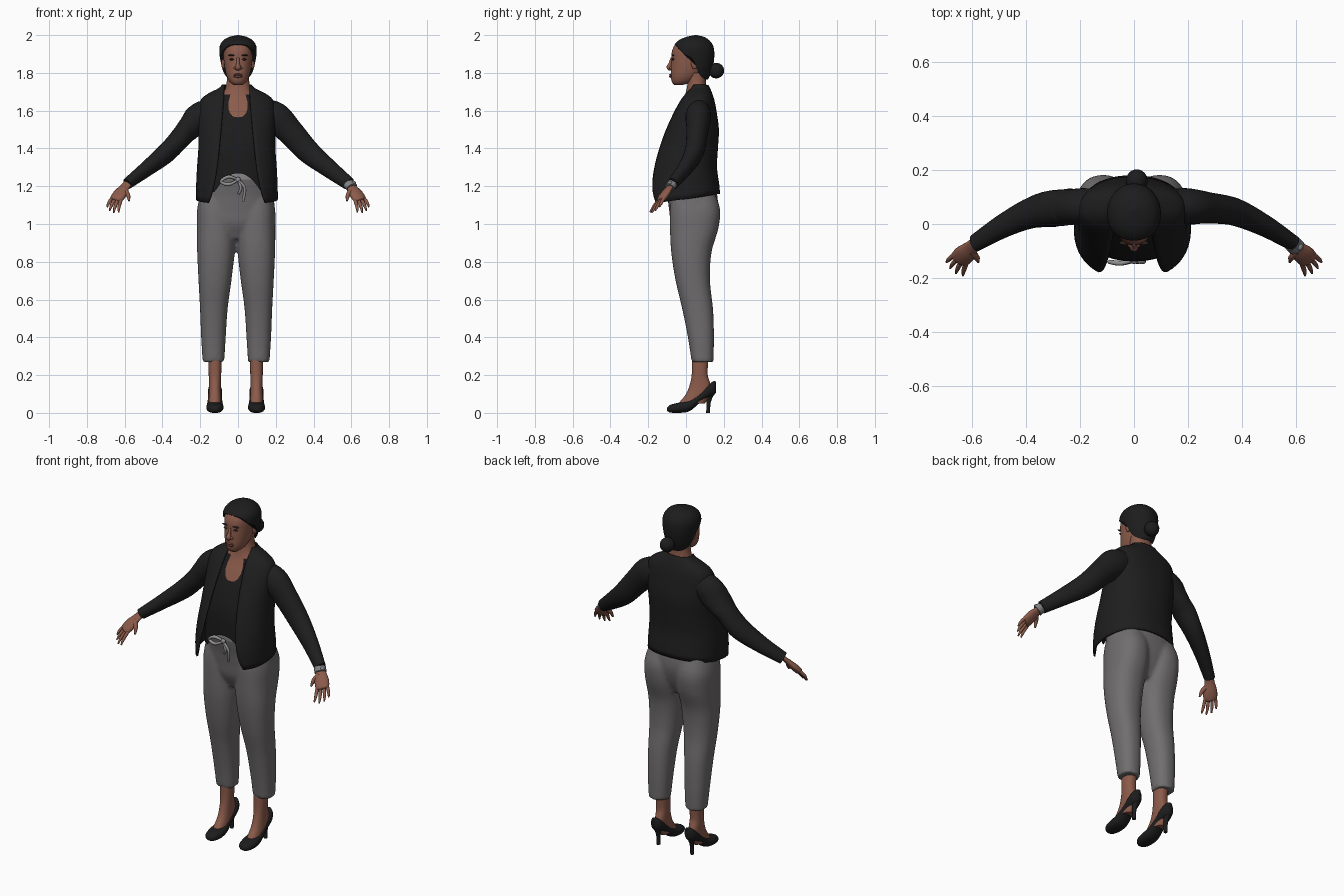
import bpy, bmesh
from math import sin, cos, pi, asin
from mathutils import Vector

if "Cube" in bpy.data.objects:
    bpy.data.objects.remove(bpy.data.objects["Cube"])


def material(name, r, g, b):
    m = bpy.data.materials.new(name)
    m.use_nodes = True
    m.diffuse_color = (r, g, b, 1)
    shader = m.node_tree.nodes["Principled BSDF"]
    shader.inputs["Base Color"].default_value = (r, g, b, 1)
    shader.inputs["Roughness"].default_value = 0.8
    return m


JACKET = material("black jacket cloth", .013, .013, .013)
SHIRT = material("black shirt cloth", .011, .011, .012)
HAIR = material("black hair", .012, .012, .012)
SHOE = material("black leather", .012, .012, .013)
GREY = material("grey trouser cloth", .165, .155, .16)
TIE = material("pale grey cord", .28, .28, .29)
SKIN = material("brown skin", .26, .105, .07)
LIP = material("dark lip", .17, .055, .045)
EYE = material("dark eye", .03, .018, .014)
WATCH = material("watch metal", .22, .22, .23)


def sample(rows, t):
    """Smoothly interpolate rows that are keyed by their first value."""
    t = min(max(t, rows[0][0]), rows[-1][0])
    i = next(k for k in range(len(rows) - 1) if t <= rows[k + 1][0])
    a, b = rows[i], rows[i + 1]
    p, q = rows[max(i - 1, 0)], rows[min(i + 2, len(rows) - 1)]
    h = b[0] - a[0]
    u = (t - a[0]) / h
    out = []
    for A, B, P, Q in zip(a[1:], b[1:], p[1:], q[1:]):
        m0, m1 = (B - P) / (b[0] - p[0]) * h, (Q - A) / (q[0] - a[0]) * h
        out.append(A + u * (m0 + u * (3 * (B - A) - 2 * m0 - m1 + u * (2 * (A - B) + m0 + m1))))
    return out


def finish(name, bm, mat):
    bmesh.ops.recalc_face_normals(bm, faces=bm.faces)
    mesh = bpy.data.meshes.new(name)
    bm.to_mesh(mesh)
    bm.free()
    mesh.materials.append(mat)
    ob = bpy.data.objects.new(name, mesh)
    bpy.context.collection.objects.link(ob)
    bpy.ops.object.select_all(action='DESELECT')
    ob.select_set(True)
    bpy.context.view_layer.objects.active = ob
    bpy.ops.object.shade_smooth_by_angle(angle=.9)
    return ob


def skin_grid(bm, grid, closed, cap):
    rings = [[bm.verts.new(p) for p in ring] for ring in grid]
    n = len(rings[0])
    for r0, r1 in zip(rings, rings[1:]):
        for i in range(n if closed else n - 1):
            j = (i + 1) % n
            bm.faces.new((r0[i], r0[j], r1[j], r1[i]))
    if cap:
        bm.faces.new(rings[0])
        bm.faces.new(rings[-1])


def wrap(bm, rows, lo, hi, x=0, grow=0, opening=None, cap=True, ease=1, n=48, m=24, along_y=False, e=.87):
    """Stack rounded sections (key, half width, front, back[, centre]); angle 0 is the front."""
    grid = []
    for k in range(m + 1):
        v = 1 - (1 - k / m) ** ease
        ring = []
        for i in range(n + 1 if opening else n):
            s = 2 * i / n - 1
            a = pi + s * (pi - .4) if opening else s * pi
            z0 = lo(a) if callable(lo) else lo
            z1 = hi(a) if callable(hi) else hi
            z = z0 + (z1 - z0) * v
            hw, yf, yb, *cx = sample(rows, z)
            if opening:
                gap = sample(opening, z)[0]
                a = pi + s * (pi - asin(min(gap / hw, .98) ** (1 / e)))
            sx, cy = sin(a), cos(a)
            px = x + (cx[0] if cx else 0) + (hw + grow) * abs(sx) ** e * (1 if sx > 0 else -1)
            py = (yf + yb) / 2 - ((yb - yf) / 2 + grow) * abs(cy) ** e * (1 if cy > 0 else -1)
            ring.append((px, z, py) if along_y else (px, py, z))
        grid.append(ring)
    skin_grid(bm, grid, not opening, cap)


def tube(name, pts, mat, side=(0, 1, 0), flat=1, n=16, steps=5):
    """Round tube through (x, y, z, radius); flat scales it across the side direction."""
    rows = [(i, *p) for i, p in enumerate(pts)]
    total, grid = (len(rows) - 1) * steps, []
    for k in range(total + 1):
        t = k / steps
        *c, r = sample(rows, t)
        d = (Vector(sample(rows, t + .05)[:3]) - Vector(sample(rows, t - .05)[:3])).normalized()
        u = Vector(side)
        u = (u - d * u.dot(d)).normalized()
        w = d.cross(u)
        ring = [2 * pi * i / n for i in range(n)]
        grid.append([Vector(c) + r * (u * cos(a) + w * sin(a) * flat) for a in ring])
    bm = bmesh.new()
    skin_grid(bm, grid, True, True)
    return finish(name, bm, mat)


def wrapped(name, mat, *args, **kw):
    bm = bmesh.new()
    wrap(bm, *args, **kw)
    return finish(name, bm, mat)


def ball(name, loc, size, mat):
    bm = bmesh.new()
    bmesh.ops.create_uvsphere(bm, u_segments=24, v_segments=14, radius=1)
    for v in bm.verts:
        v.co = Vector(loc) + v.co * Vector(size)
    return finish(name, bm, mat)


# Trousers: hips and both legs fused into one cloth surface
hips = [(.92, .08, -.04, .11), (1, .185, -.078, .148), (1.08, .202, -.09, .168),
        (1.15, .195, -.1, .166), (1.22, .18, -.115, .15), (1.28, .17, -.122, .14)]
leg = [(.27, .057, .03, .145, .12), (.4, .065, .01, .148, .12), (.55, .073, -.02, .143, .118),
       (.7, .087, -.055, .127, .112), (.85, .099, -.078, .135, .107), (.98, .104, -.085, .172, .104),
       (1.08, .102, -.085, .18, .104), (1.17, .085, -.075, .15, .1)]
bm = bmesh.new()
wrap(bm, hips, .92, 1.28, x=-.008)
for side in (-1, 1):
    wrap(bm, [(*r[:4], r[4] * side) for r in leg], .27, 1.17, x=-.01, m=36)
trousers = finish("trousers", bm, GREY)
mod = trousers.modifiers.new("fuse", 'REMESH')
mod.mode, mod.voxel_size, mod.use_smooth_shade = 'VOXEL', .009, True
mod = trousers.modifiers.new("soften", 'SMOOTH')
mod.factor, mod.iterations = .5, 5

# Waistband and drawstring bow
wrapped("waistband", TIE, hips, 1.235, 1.272, x=-.008, grow=.005, m=4)
tube("bow_loop", [(.0, -.135, 1.235, .006), (-.05, -.145, 1.25, .009), (-.09, -.14, 1.225, .008),
                  (-.05, -.145, 1.21, .009), (0, -.138, 1.232, .006)], TIE)
ball("bow_knot", (0, -.138, 1.235), (.014, .01, .014), TIE)
for side, end in ((-1, 1.16), (1, 1.12)):
    tube("bow_tail", [(0, -.138, 1.235, .006), (.025 + .01 * side, -.14, 1.19, .008),
                      (.015 + .012 * side, -.128, end, .007)], TIE)

# Chest, neck and scoop-neck shirt share one body profile
body = [(1.15, .19, -.125, .15), (1.27, .175, -.132, .14), (1.4, .172, -.125, .145),
        (1.5, .175, -.095, .15), (1.6, .165, -.048, .135), (1.66, .115, -.015, .12),
        (1.7, .075, 0, .11), (1.75, .06, .008, .105), (1.8, .058, .005, .105)]


def neckline(a):
    x = .165 * abs(sin(a)) ** .87
    return min(1.565 + .11 * (x / .068) ** 3, 1.685) if cos(a) > 0 else 1.685


def shirt_hem(a):
    x = .175 * abs(sin(a))
    return max(1.268 - 9 * x * x, 1.17)


wrapped("chest_and_neck", SKIN, body, 1.48, 1.8)
wrapped("shirt", SHIRT, body, shirt_hem, neckline, grow=.006, cap=False, n=96)

# Open jacket
jacket = [(1.09, .213, -.2, .18), (1.2, .212, -.2, .173), (1.3, .207, -.18, .16), (1.4, .2, -.15, .165),
          (1.5, .2, -.11, .17), (1.6, .2, -.06, .157), (1.66, .185, -.025, .145),
          (1.69, .145, -.002, .135), (1.715, .095, .015, .125), (1.735, .075, .02, .115)]
front_gap = [(1.09, .16), (1.14, .138), (1.2, .122), (1.3, .104), (1.5, .083), (1.65, .07), (1.735, .066)]
coat = wrapped("jacket", JACKET, jacket, lambda a: 1.11 + .025 * (1 - cos(a)), 1.735, x=-.006,
               opening=front_gap, cap=False, ease=1.7, m=36)
mod = coat.modifiers.new("cloth", 'SOLIDIFY')
mod.thickness, mod.offset = .008, 0

# Sleeves, hands and fingers
for side in (-1, 1):
    tag = "left_" if side > 0 else "right_"

    def out(*pts):
        return [(p[0] * side, *p[1:]) for p in pts]

    tube(tag + "sleeve", out((.11, .07, 1.595, .07), (.195, .065, 1.565, .082), (.27, .06, 1.495, .071),
                             (.37, .045, 1.385, .062), (.48, -.005, 1.295, .048), (.587, -.07, 1.213, .035)),
         JACKET, side=(-.65, 0, -.75), flat=.82, n=24)
    spread = Vector((.8, .53, .23)).normalized()
    across = (spread.x * side, spread.y, spread.z)
    tube(tag + "palm", out((.57, -.06, 1.23, .026), (.6, -.085, 1.195, .028), (.625, -.11, 1.16, .039),
                           (.645, -.132, 1.13, .036), (.65, -.137, 1.123, .02)), SKIN, across, .5)
    for i, length in enumerate((.08, .092, .086, .068)):
        root = Vector((.641, -.128, 1.136)) + spread * (i - 1.5) * .018
        aim = Vector((.36, -.5, -.75)) + spread * (i - 1.5) * .12
        mid, tip = root + aim * length * .6, root + aim * length + Vector((-.004, 0, -.004))
        tube(tag + "finger", out((*root, .0095), (*mid, .0085), (*tip, .004)), SKIN, across, n=10)
    tube(tag + "thumb", out((.603, -.1, 1.185, .014), (.583, -.123, 1.155, .012), (.576, -.14, 1.122, .005)),
         SKIN, n=10)

# Wristwatch
tube("watch_strap", [(.587, -.073, 1.213, .033), (.602, -.088, 1.194, .033)], WATCH, (.8, .53, .23), .8)
ball("watch_face", (.613, -.085, 1.217), (.012, .014, .012), WATCH)

# Bare ankles and high-heeled shoes
ankle = [(.05, .034, -.04, .1), (.1, .033, 0, .13), (.15, .032, .02, .13), (.2, .033, .03, .115),
         (.3, .036, .032, .12)]
shoe = [(-.1, .01, .01, .028), (-.085, .032, .002, .042), (-.035, .045, 0, .055), (.02, .042, .01, .072),
        (.07, .037, .05, .108), (.12, .037, .082, .15), (.15, .026, .095, .17), (.16, .012, .11, .165)]
for side in (-1, 1):
    tag = "left_" if side > 0 else "right_"
    x = .11 * side - .012
    wrapped(tag + "ankle", SKIN, ankle, .05, .3, x=x, n=28)
    wrapped(tag + "shoe", SHOE, shoe, -.1, .16, x=x, n=28, along_y=True)
    tube(tag + "heel", [(x, .117, 0, .01), (x, .12, .06, .012), (x, .132, .12, .024)], SHOE)

# Head
skull = [(1.735, .022, -.06, -.02), (1.75, .042, -.074, .03), (1.78, .059, -.08, .07), (1.82, .069, -.08, .1),
         (1.87, .076, -.077, .12), (1.92, .078, -.073, .125), (1.96, .07, -.048, .11), (1.985, .04, 0, .08)]
wrapped("head", SKIN, skull, 1.735, 1.985, e=.95)
tube("nose", [(0, -.074, 1.88, .007), (0, -.083, 1.85, .009), (0, -.088, 1.83, .015), (0, -.076, 1.818, .009)],
     SKIN, side=(1, 0, 0))
for z, h in ((1.79, .006), (1.781, .007)):
    ball("lip", (0, -.079, z), (.024, .01, h), LIP)
for side in (-1, 1):
    ball("eye", (.032 * side, -.068, 1.872), (.013, .008, .006), EYE)
    ball("eyebrow", (.034 * side, -.07, 1.893), (.02, .008, .004), EYE)
    ball("nostril_wing", (.013 * side, -.078, 1.826), (.01, .01, .008), SKIN)
    ball("ear", (.078 * side, .045, 1.85), (.01, .018, .03), SKIN)

# Pulled-back hair with a low bun
hair = [(1.76, .058, -.03, .115), (1.8, .078, -.05, .132), (1.85, .09, -.064, .146), (1.9, .098, -.07, .15),
        (1.94, .097, -.067, .145), (1.97, .08, -.042, .126), (1.99, .048, 0, .097), (2, .006, .045, .057)]
hairline = [(0, 1.952), (.6, 1.942), (1.1, 1.9), (1.5, 1.875), (1.85, 1.8), (2.3, 1.77), (3.2, 1.765)]
wrapped("hair", HAIR, hair, lambda a: sample(hairline, abs(a))[0], 2, ease=2, n=64, e=.97)
ball("hair_bun", (.01, .16, 1.812), (.04, .042, .041), HAIR)
